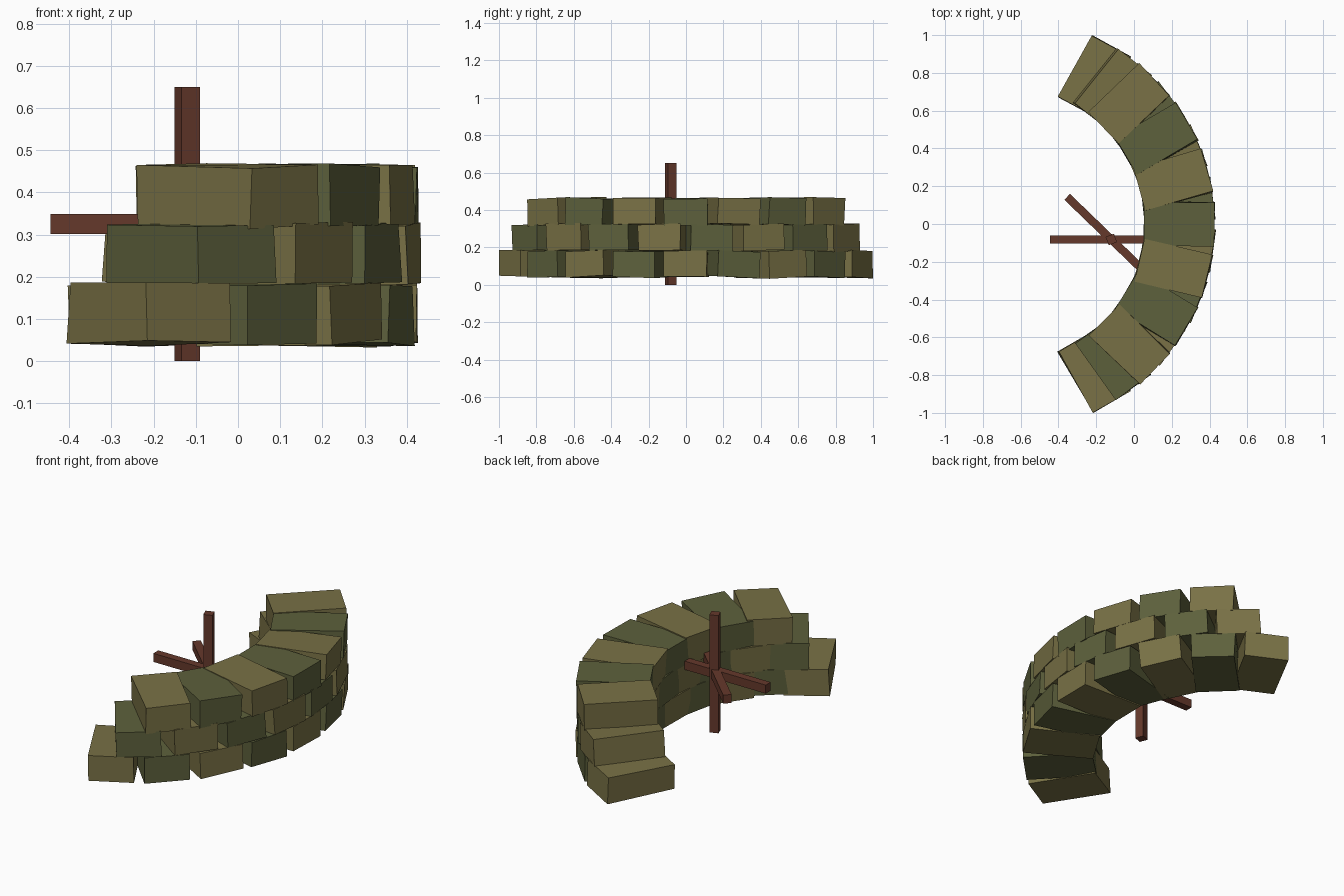
import bpy, bmesh, math, random
from mathutils import Matrix, Vector, Euler

if "Cube" in bpy.data.objects:
    bpy.data.objects.remove(bpy.data.objects["Cube"])

random.seed(4)


def material(name, rgb):
    m = bpy.data.materials.new(name)
    m.diffuse_color = (*rgb, 1)
    m.use_nodes = True
    m.node_tree.nodes["Principled BSDF"].inputs["Base Color"].default_value = m.diffuse_color
    return m


khaki = material("khaki_sandbag", (0.19, 0.165, 0.06))
green = material("green_sandbag", (0.11, 0.118, 0.045))
rust = material("rusty_beam", (0.13, 0.04, 0.024))


def box(name, size, matrix, mat, jitter=0.0):
    bm = bmesh.new()
    bmesh.ops.create_cube(bm, size=1)
    for v in bm.verts:
        v.co = Vector(c * s + random.uniform(-jitter, jitter)
                      for c, s in zip(v.co, size))
    bm.transform(matrix)
    mesh = bpy.data.meshes.new(name)
    bm.to_mesh(mesh)
    bm.free()
    mesh.materials.append(mat)
    ob = bpy.data.objects.new(name, mesh)
    bpy.context.collection.objects.link(ob)


# Curved wall: three staggered courses of bags, each one bag shorter
CENTRE_X, RADIUS, STEP = -0.66, 0.90, 15
for course, (count, z) in enumerate([(9, 0.113), (8, 0.253), (7, 0.392)]):
    for i in range(count):
        angle = math.radians((i - (count - 1) / 2) * STEP)
        tilt = Euler([math.radians(random.uniform(-a, a)) for a in (2, 0.8, 1.5)])
        place = (Matrix.Translation((CENTRE_X, 0, z))
                 @ Matrix.Rotation(angle, 4, 'Z')
                 @ Matrix.Translation((RADIUS, 0, 0))
                 @ tilt.to_matrix().to_4x4())
        # colours alternate; the middle course starts with green
        mat = green if (i + (course == 1)) % 2 else khaki
        box(f"sandbag_{course + 1}_{i + 1}", (0.37, 0.23, 0.142), place, mat, 0.004)

# Obstacle: three equal beams crossing at their middles
LENGTH, THICK = 0.65, 0.047
hub = Matrix.Translation((-0.12, -0.082, LENGTH / 2))
box("upright_beam", (THICK, THICK, LENGTH),
    hub @ Matrix.Rotation(math.radians(21), 4, 'Z'), rust)
for name, deg in (("cross_beam", 0), ("diagonal_beam", 136)):
    box(name, (LENGTH, 0.043, THICK),
        hub @ Matrix.Rotation(math.radians(deg), 4, 'Z'), rust)
